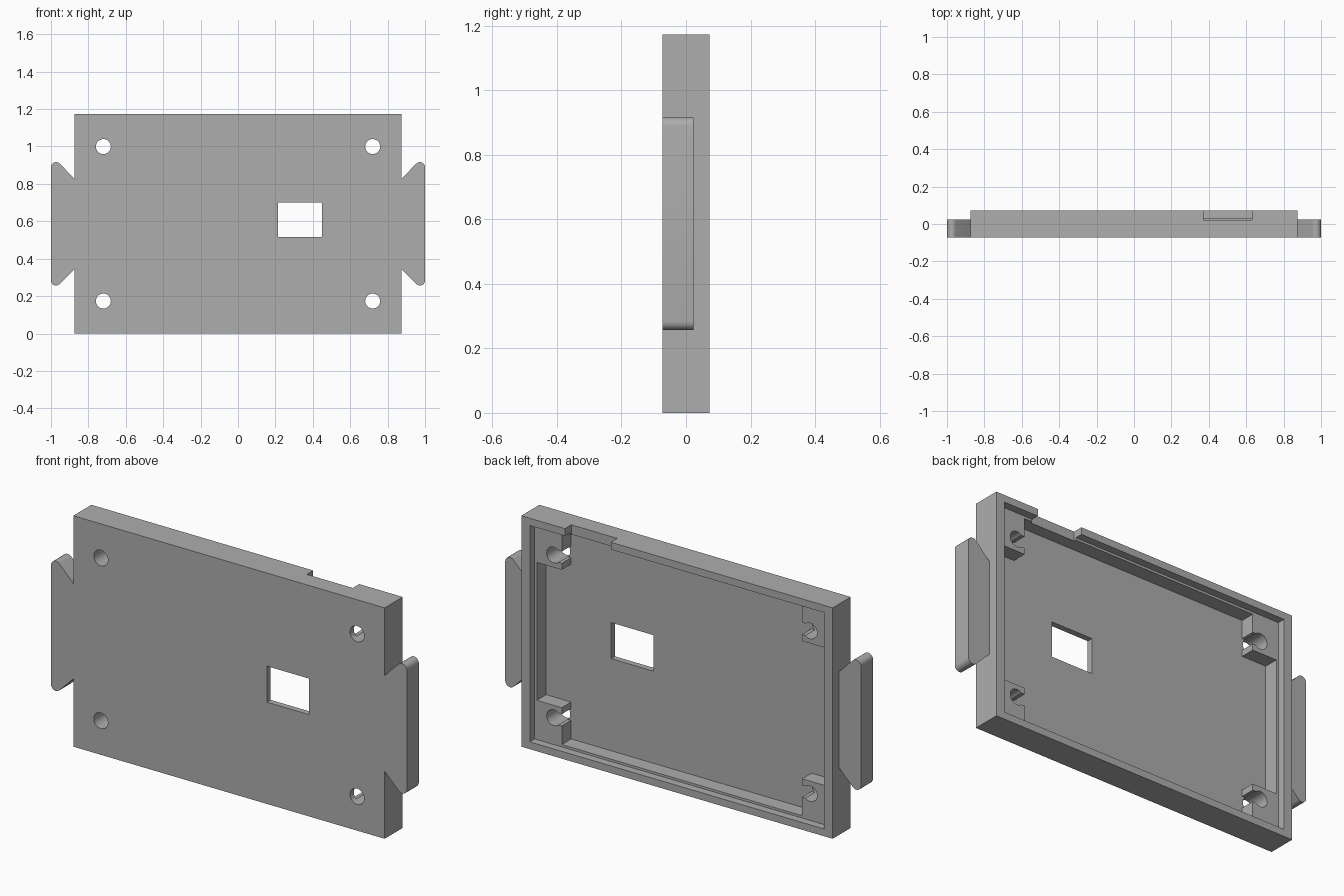
import bpy, bmesh, math

if "Cube" in bpy.data.objects:
    bpy.data.objects.remove(bpy.data.objects["Cube"], do_unlink=True)

grey = bpy.data.materials.new("plain grey")
grey.use_nodes = True
colour = (0.42, 0.42, 0.42, 1)
grey.diffuse_color = colour
grey.node_tree.nodes["Principled BSDF"].inputs["Base Color"].default_value = colour

W, H = 0.875, 1.173             # half width and height of the plate
FRONT, BACK = -0.0725, 0.0725
LEDGE, FLOOR = 0.033, -0.042    # depths of the two recess levels
MID = H / 2
OVER = 0.05                     # cutters overshoot open faces


def prism(name, outline, y0, y1):
    """Extrude an x-z outline from y0 to y1."""
    bm = bmesh.new()
    face = bm.faces.new([bm.verts.new((x, y0, z)) for x, z in outline])
    ext = bmesh.ops.extrude_face_region(bm, geom=[face])
    moved = [v for v in ext["geom"] if isinstance(v, bmesh.types.BMVert)]
    bmesh.ops.translate(bm, vec=(0, y1 - y0, 0), verts=moved)
    bmesh.ops.recalc_face_normals(bm, faces=bm.faces)
    mesh = bpy.data.meshes.new(name)
    bm.to_mesh(mesh)
    bm.free()
    mesh.materials.append(grey)
    obj = bpy.data.objects.new(name, mesh)
    bpy.context.collection.objects.link(obj)
    return obj


def rect(x0, x1, z0, z1):
    return [(x0, z0), (x1, z0), (x1, z1), (x0, z1)]


def arc(cx, cz, r, a0, a1, n):
    angles = [math.radians(a0 + (a1 - a0) * i / n) for i in range(n + 1)]
    return [(cx + r * math.cos(a), cz + r * math.sin(a)) for a in angles]


def cut(target, cutter):
    mod = target.modifiers.new(cutter.name, "BOOLEAN")
    mod.operation = "DIFFERENCE"
    mod.solver = "EXACT"
    mod.object = cutter
    bpy.context.view_layer.objects.active = target
    bpy.ops.object.modifier_apply(modifier=mod.name)
    bpy.data.objects.remove(cutter, do_unlink=True)


def smooth(obj):
    bpy.ops.object.select_all(action="DESELECT")
    obj.select_set(True)
    bpy.context.view_layer.objects.active = obj
    bpy.ops.object.shade_smooth_by_angle(angle=math.radians(30))


plate = prism("cover_plate", rect(-W, W, 0, H), FRONT, BACK)

# shallow recess inside the rim
rx, rz = W - 0.048, MID - 0.037
cut(plate, prism("rim_recess", rect(-rx, rx, MID - rz, MID + rz), LEDGE, BACK + OVER))

# deep recess, leaving slotted screw bosses in the four corners
dx, dz = rx - 0.012, rz - 0.012
hole_x, hole_dz = 0.72, 0.413
boss_x, boss_dz, slot = 0.675, 0.35, 0.03
corner = [(dx, boss_dz), (boss_x, boss_dz), (boss_x, hole_dz - slot),
          (hole_x, hole_dz - slot), (hole_x, hole_dz + slot),
          (boss_x, hole_dz + slot), (boss_x, dz)]
half = corner + [(-x, z) for x, z in reversed(corner)]
outline = half + [(x, -z) for x, z in reversed(half)]
cut(plate, prism("deep_recess", [(x, MID + z) for x, z in outline], FLOOR, LEDGE + OVER))

# screw holes
for sx in (-1, 1):
    for sz in (-1, 1):
        ring = arc(sx * hole_x, MID + sz * hole_dz, 0.04, 0, 360, 32)[:-1]
        cut(plate, prism("screw_hole", ring, FRONT - OVER, BACK + OVER))

# window and cable notch in the top rim
cut(plate, prism("window", rect(0.213, 0.45, 0.517, 0.7), FRONT - OVER, BACK + OVER))
cut(plate, prism("notch", rect(0.372, 0.63, H - 0.06, H + OVER), 0.021, BACK + OVER))
smooth(plate)

# dovetail side tabs with rounded tips
tip = arc(0.973, MID + 0.303, 0.027, 135, 0, 8)
upper = [(W - 0.01, MID + 0.243), (W, MID + 0.243)] + tip
tab = upper + [(x, 2 * MID - z) for x, z in reversed(upper)]
for side, name in ((1, "left_tab"), (-1, "right_tab")):
    smooth(prism(name, [(side * x, z) for x, z in tab], FRONT, 0.023))
